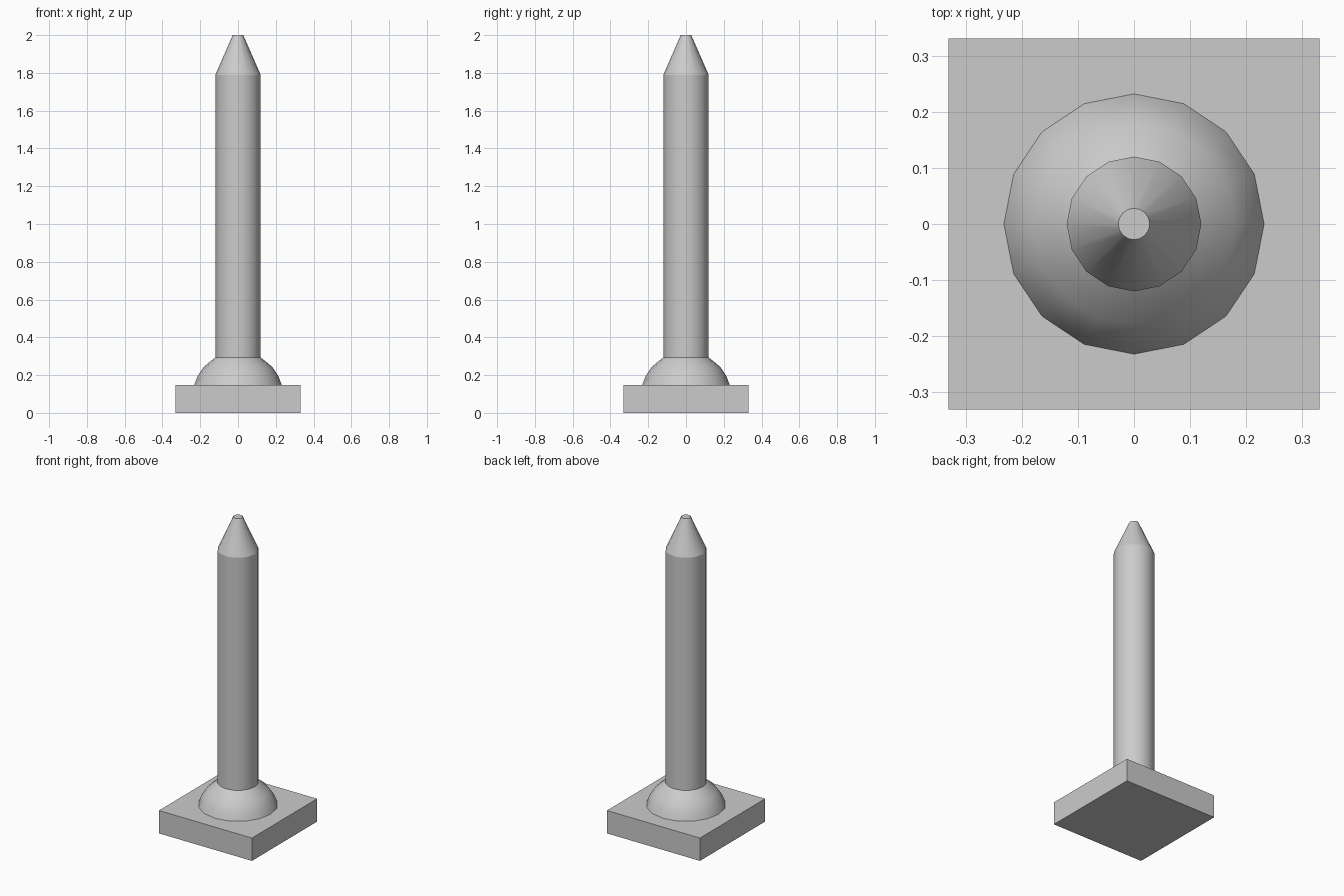
import bpy
import bmesh
from math import cos, sin, tau

cube = bpy.data.objects.get("Cube")
if cube:
    bpy.data.objects.remove(cube)

# One plain grey for everything
grey = bpy.data.materials.new("plain grey")
grey.use_nodes = True
colour = (0.6, 0.6, 0.6, 1)
grey.diffuse_color = colour
grey.node_tree.nodes["Principled BSDF"].inputs["Base Color"].default_value = colour

SIDES = 16
BASE_TOP = 0.147


def finish(name, bm):
    bmesh.ops.recalc_face_normals(bm, faces=bm.faces)
    mesh = bpy.data.meshes.new(name)
    bm.to_mesh(mesh)
    bm.free()
    mesh.materials.append(grey)
    obj = bpy.data.objects.new(name, mesh)
    bpy.context.collection.objects.link(obj)
    return obj


def turned(name, profile, sharp_rings=False):
    """Closed round solid from (radius, height) points, bottom to top."""
    bm = bmesh.new()
    rings = [[bm.verts.new((r * cos(tau * i / SIDES), r * sin(tau * i / SIDES), z))
              for i in range(SIDES)] for r, z in profile]
    for low, high in zip(rings, rings[1:]):
        for i in range(SIDES):
            j = (i + 1) % SIDES
            bm.faces.new((low[i], low[j], high[j], high[i])).smooth = True
    bm.faces.new(rings[0])
    bm.faces.new(rings[-1])
    for edge in bm.edges:
        a, b = edge.verts
        level = abs(a.co.z - b.co.z) < 0.0001
        capped = any(not f.smooth for f in edge.link_faces)
        edge.smooth = not (level and (sharp_rings or capped))
    return finish(name, bm)


# Square base slab
bm = bmesh.new()
bmesh.ops.create_cube(bm, size=1)
for v in bm.verts:
    v.co = (v.co.x * 0.662, v.co.y * 0.662, (v.co.z + 0.5) * BASE_TOP)
finish("base_slab", bm)

# Rounded collar at the foot of the post
turned("domed_collar", [(0.232, BASE_TOP), (0.214, 0.195),
                        (0.18, 0.245), (0.115, 0.298)])

# Tall post with a tapered, blunt tip
turned("pointed_post", [(0.12, BASE_TOP), (0.12, 1.79), (0.028, 2.0)], True)
